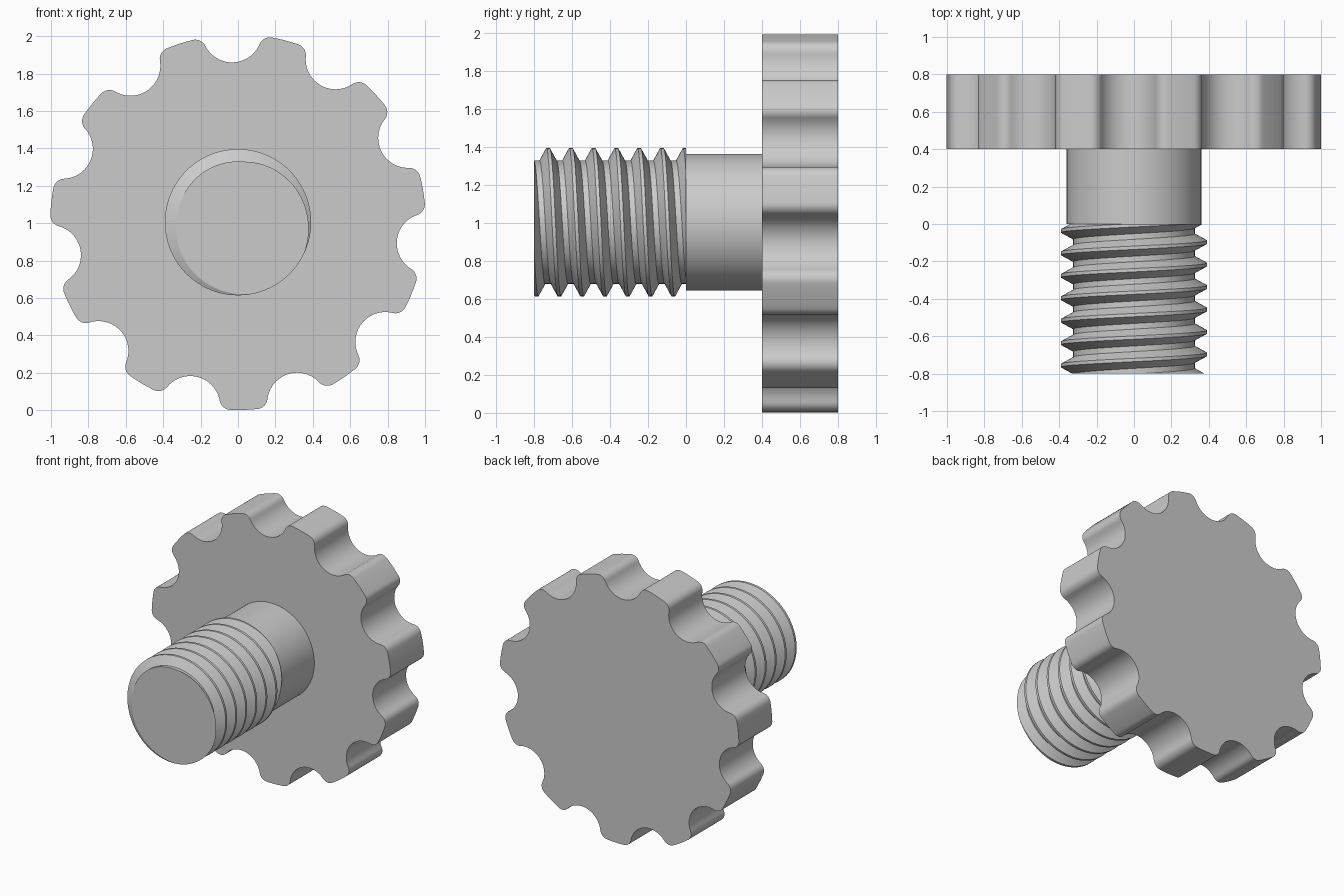
import bpy, bmesh
from math import pi, cos, sin, acos, atan2, radians, tau
from mathutils import Vector

cube = bpy.data.objects.get("Cube")
if cube:
    bpy.data.objects.remove(cube)

CENTER_Z = 1.005

grey = bpy.data.materials.new("light grey")
grey.use_nodes = True
colour = (0.6, 0.6, 0.6, 1)
grey.diffuse_color = colour
grey.node_tree.nodes["Principled BSDF"].inputs["Base Color"].default_value = colour


def finish(bm, name, angle):
    """Turn a bmesh into a smooth-shaded grey object with sharp edges kept."""
    bmesh.ops.recalc_face_normals(bm, faces=bm.faces)
    mesh = bpy.data.meshes.new(name)
    bm.to_mesh(mesh)
    bm.free()
    mesh.materials.append(grey)
    obj = bpy.data.objects.new(name, mesh)
    bpy.context.collection.objects.link(obj)
    bpy.ops.object.select_all(action='DESELECT')
    obj.select_set(True)
    bpy.context.view_layer.objects.active = obj
    bpy.ops.object.shade_smooth_by_angle(angle=radians(angle))


def prism(name, outline, y0, y1):
    """Extrude an x/z outline about the shaft axis from y0 to y1."""
    bm = bmesh.new()
    base = bm.faces.new([bm.verts.new((p.x, y0, p.y + CENTER_Z)) for p in outline])
    new = bmesh.ops.extrude_face_region(bm, geom=[base], use_keep_orig=True)["geom"]
    bmesh.ops.translate(bm, vec=(0, y1 - y0, 0),
                        verts=[v for v in new if isinstance(v, bmesh.types.BMVert)])
    finish(bm, name, 35)


def polar(r, a):
    return Vector((r * cos(a), r * sin(a)))


def arc(center, r, a0, a1, steps):
    return [center + polar(r, a0 + (a1 - a0) * i / steps) for i in range(steps + 1)]


# Knob outline: scalloped notches joined to rounded lobe corners
LOBES, RADIUS, FILLET = 11, 1.004, 0.06
NOTCH, NOTCH_DIST = 0.16, 1.015
fillet_dist = RADIUS - FILLET
spread = acos((fillet_dist**2 + NOTCH_DIST**2 - (NOTCH + FILLET)**2)
              / (2 * fillet_dist * NOTCH_DIST))
lobe_half = pi / LOBES - spread
outline = []
for k in range(LOBES):
    a = radians(91.8) + tau * k / LOBES
    notch = polar(NOTCH_DIST, a)
    first, second = polar(fillet_dist, a - spread), polar(fillet_dist, a + spread)
    d1, d2 = first - notch, second - notch
    turn = (atan2(-d1.y, -d1.x) - (a - spread)) % tau
    start = atan2(d1.y, d1.x)
    sweep = (start - atan2(d2.y, d2.x)) % tau
    # corner, scallop, corner, then the outer rim of the lobe
    outline += arc(first, FILLET, a - spread, a - spread + turn, 8)
    outline += arc(notch, NOTCH, start, start - sweep, 20)[1:-1]
    outline += arc(second, FILLET, a + spread - turn, a + spread, 8)
    outline += arc(Vector((0, 0)), RADIUS, a + spread, a + spread + 2 * lobe_half, 6)[1:-1]
prism("knob", outline, 0.4, 0.8)

# Plain neck between knob and thread
prism("neck", arc(Vector((0, 0)), 0.36, 0, tau, 96)[:-1], 0.0, 0.4)

# Helical thread with trapezoid ridges, trimmed flat at both ends
PITCH, ROOT, CREST = 0.12, 0.325, 0.391
CREST_HALF, ROOT_HALF, LENGTH, COLS = 0.009, 0.045, 0.8, 96
breaks = (-ROOT_HALF, -CREST_HALF, CREST_HALF, ROOT_HALF)


def thread_radius(y, shift):
    off = abs((y - shift + PITCH / 2) % PITCH - PITCH / 2)
    t = min(max((ROOT_HALF - off) / (ROOT_HALF - CREST_HALF), 0), 1)
    return ROOT + (CREST - ROOT) * t


bm = bmesh.new()
columns = []
for c in range(COLS + 1):
    phi = tau * c / COLS
    shift = -0.097 - PITCH * phi / tau
    column = []
    for n in range(-9, 5):
        for b in breaks:
            y = min(max(shift + n * PITCH + b, -LENGTH), 0)
            p = polar(thread_radius(y, shift), phi)
            column.append(bm.verts.new((p.x, y, p.y + CENTER_Z)))
    columns.append(column)
for left, right in zip(columns, columns[1:]):
    for i in range(len(left) - 1):
        bm.faces.new((left[i], right[i], right[i + 1], left[i + 1]))
bmesh.ops.remove_doubles(bm, verts=bm.verts, dist=0.0002)
bmesh.ops.dissolve_degenerate(bm, edges=bm.edges, dist=0.0001)
bmesh.ops.holes_fill(bm, edges=[e for e in bm.edges if e.is_boundary], sides=0)
finish(bm, "thread", 25)
